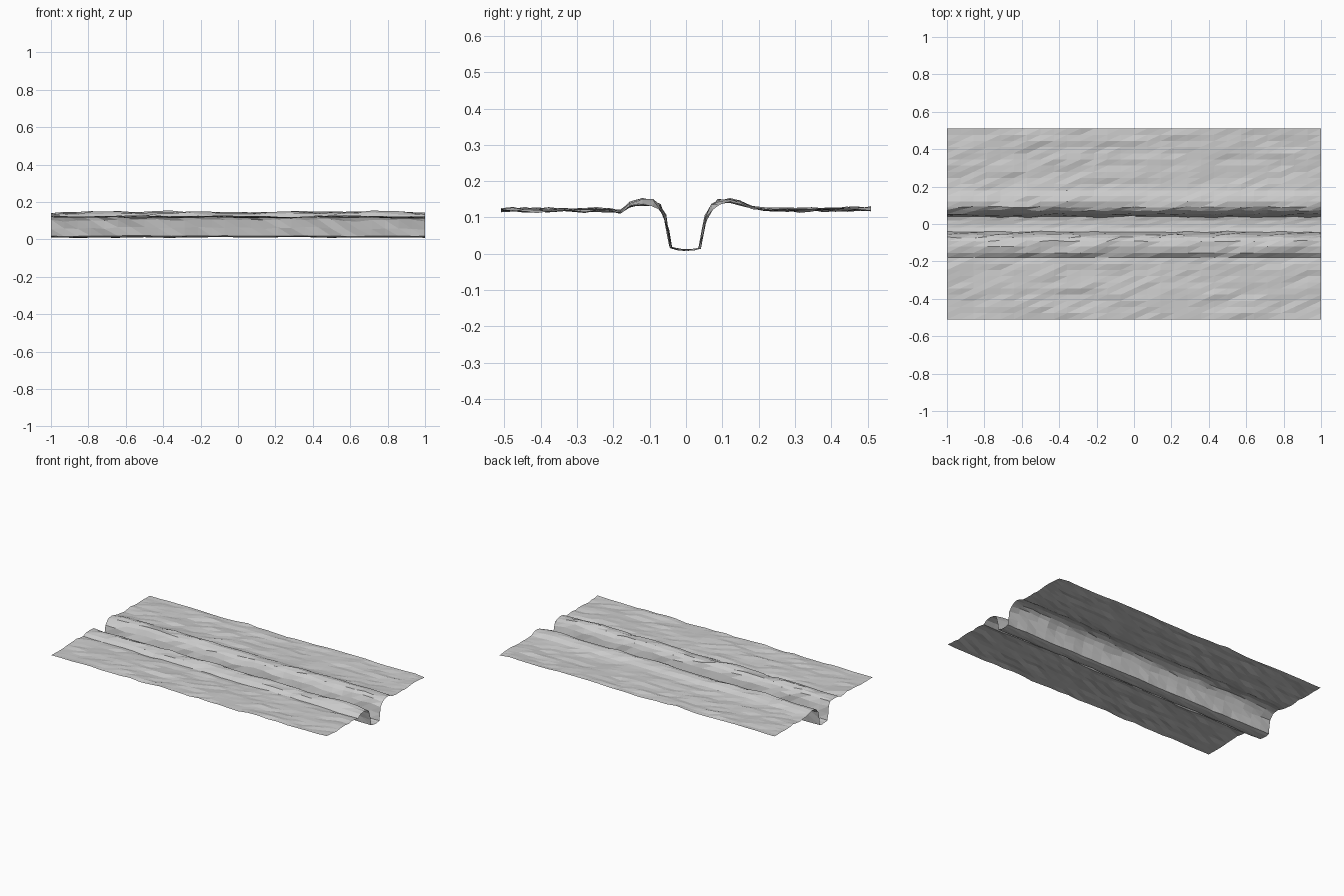
import bpy, bmesh, random
from mathutils import Vector, noise

random.seed(4)

# Cross-section of the trench and its banks: (y, z, height jitter)
core = [(-0.18, 0.116, 0.007), (-0.155, 0.136, 0.010), (-0.12, 0.145, 0.010),
        (-0.09, 0.143, 0.009), (-0.072, 0.130, 0.010), (-0.058, 0.105, 0.010),
        (-0.050, 0.062, 0.010), (-0.042, 0.018, 0.003), (-0.02, 0.012, 0.004),
        (0.0, 0.011, 0.004), (0.02, 0.012, 0.004), (0.038, 0.016, 0.003),
        (0.046, 0.062, 0.010), (0.055, 0.102, 0.009), (0.072, 0.130, 0.009),
        (0.09, 0.145, 0.010), (0.12, 0.148, 0.009), (0.15, 0.142, 0.008),
        (0.18, 0.126, 0.006)]

# Flat ground rows on both sides
outer = [0.18 + 0.033 * i for i in range(1, 11)]
left = [(-y, 0.120, 0.008) for y in reversed(outer)]
right = [(y, 0.122, 0.008) for y in outer]
profile = left + core + right

# Sweep the section along x with irregular heights
COLS = 28
bm = bmesh.new()
grid = []
for i in range(COLS + 1):
    x = -1 + 2 * i / COLS
    end = min(1, 0.65 + (1 - abs(x)) * 3)
    row = []
    for y, z, jit in profile:
        n = noise.noise(Vector((x * 5, y * 14, 3.7)))
        dz = jit * (n * 1.1 + random.uniform(-0.45, 0.45))
        if z > 0.125:
            z = 0.122 + (z - 0.122) * end
        inside = 0.03 < abs(y) < 0.1
        dy = random.uniform(-0.004, 0.004) if inside else 0
        row.append(bm.verts.new((x, y, z + dz)))
        row[-1].co.y += dy
    grid.append(row)

# Triangulated faces facing up
for a, b in zip(grid, grid[1:]):
    for j in range(len(profile) - 1):
        bm.faces.new((a[j], b[j], b[j + 1]))
        bm.faces.new((a[j], b[j + 1], a[j + 1]))

mesh = bpy.data.meshes.new("trench_ground")
bm.to_mesh(mesh)
bm.free()
ground = bpy.data.objects.new("trench_ground", mesh)
bpy.context.collection.objects.link(ground)
